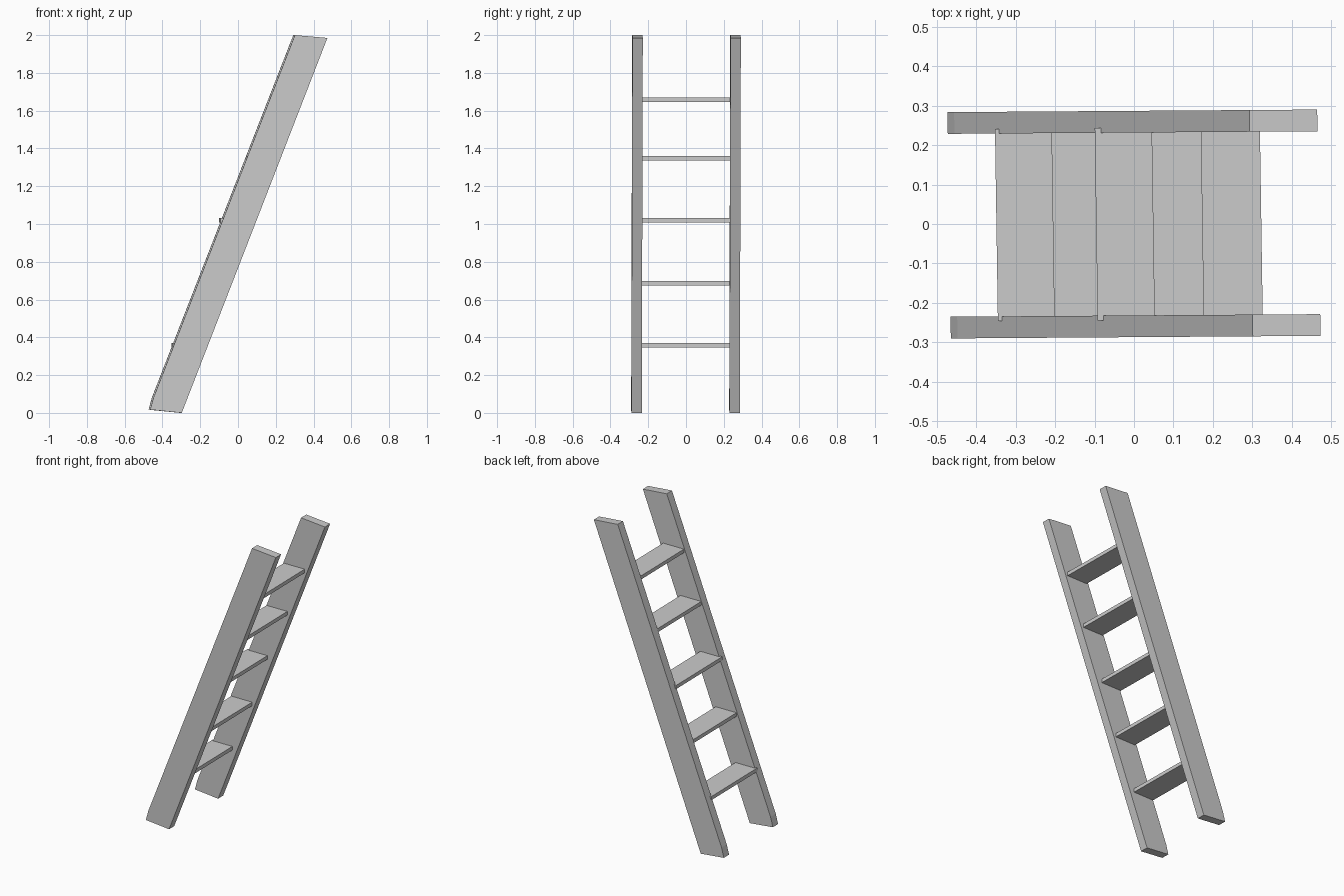
import bpy
import bmesh

if "Cube" in bpy.data.objects:
    bpy.data.objects.remove(bpy.data.objects["Cube"])


def skew(x, y, z):
    # The whole ladder is turned very slightly about z
    return (x - 0.015 * y, y + 0.007 * x, z)


def extrude_profile(name, profile, y0, y1):
    """Extrude an x/z outline from y0 to y1."""
    bm = bmesh.new()
    near = [bm.verts.new(skew(x, y0, z)) for x, z in profile]
    far = [bm.verts.new(skew(x, y1, z)) for x, z in profile]
    bm.faces.new(near)
    bm.faces.new(far[::-1])
    n = len(profile)
    for i in range(n):
        j = (i + 1) % n
        bm.faces.new((near[i], far[i], far[j], near[j]))
    bmesh.ops.recalc_face_normals(bm, faces=bm.faces)
    mesh = bpy.data.meshes.new(name)
    bm.to_mesh(mesh)
    bm.free()
    obj = bpy.data.objects.new(name, mesh)
    bpy.context.collection.objects.link(obj)
    return obj


# Leaning side rails, slightly worn at the lower back corner
rail = [(-0.302, 0.0), (0.469, 1.985), (0.297, 2.0), (-0.452, 0.08), (-0.469, 0.017)]
for name, y0, y1 in (("front_rail", -0.287, -0.232), ("back_rail", 0.232, 0.287)):
    extrude_profile(name, rail, y0, y1)

# Flat treads, let into the rails: left edge x and top z
treads = [(-0.349, 0.37), (-0.206, 0.698), (-0.096, 1.032), (0.048, 1.36), (0.173, 1.67)]
for i, (x, z) in enumerate(treads):
    box = [(x, z - 0.024), (x + 0.15, z - 0.024), (x + 0.15, z), (x, z)]
    extrude_profile(f"tread_{i + 1}", box, -0.244, 0.244)
